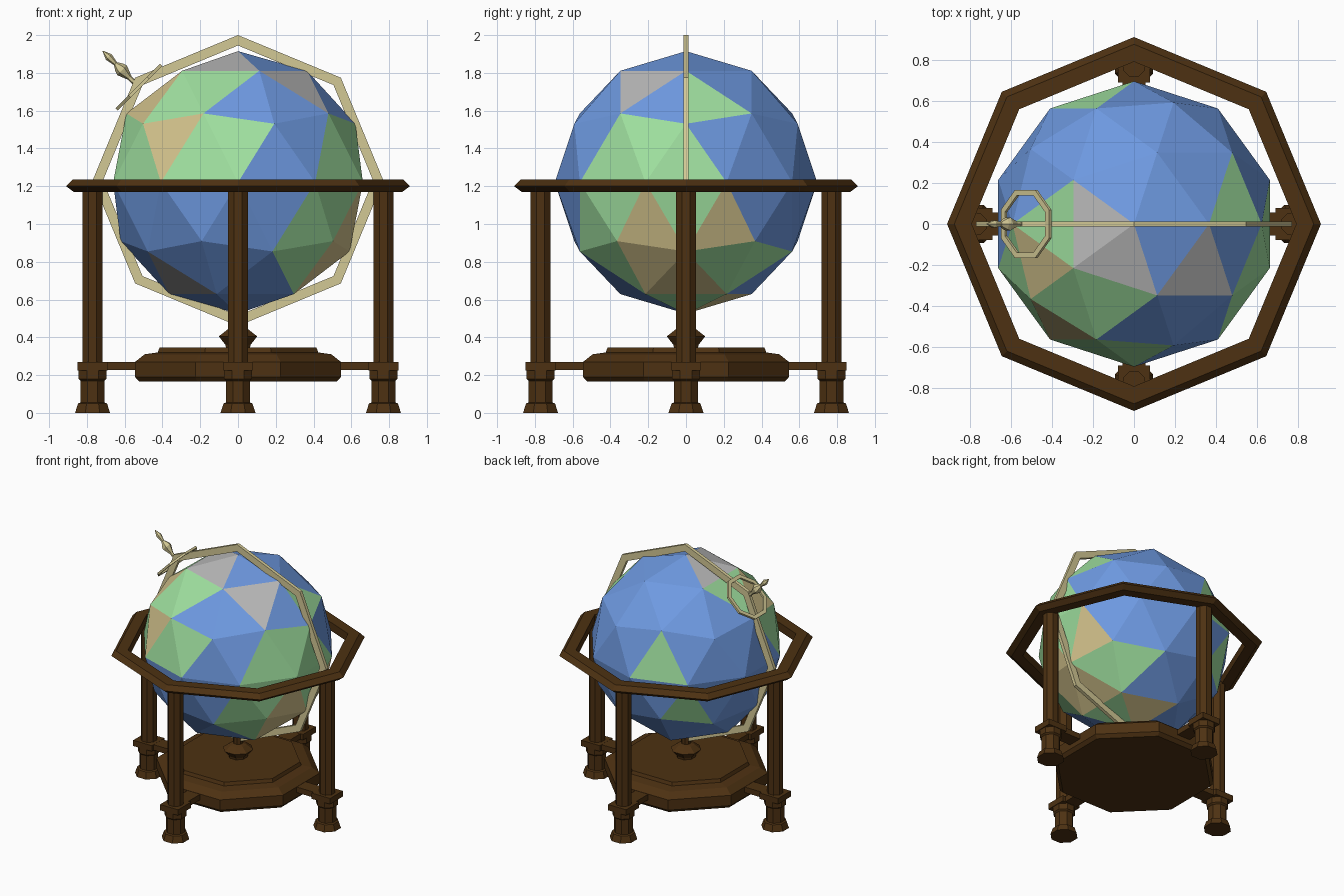
import bpy, bmesh
from math import sin, cos, pi, radians
from mathutils import Matrix, Vector

if "Cube" in bpy.data.objects:
    bpy.data.objects.remove(bpy.data.objects["Cube"])


def material(name, color):
    m = bpy.data.materials.new(name)
    m.diffuse_color = (*color, 1)
    m.use_nodes = True
    m.node_tree.nodes["Principled BSDF"].inputs["Base Color"].default_value = m.diffuse_color
    return m


WOOD = material("dark_wood", (0.075, 0.031, 0.006))
BRASS = material("brass", (0.65, 0.58, 0.30))
OCEAN = material("ocean", (0.155, 0.32, 0.75))
GREEN = material("grassland", (0.35, 0.75, 0.35))
SAND = material("desert", (0.67, 0.56, 0.27))
STONE = material("mountain", (0.49, 0.49, 0.49))


def finish(bm, name, mats):
    bmesh.ops.recalc_face_normals(bm, faces=bm.faces)
    me = bpy.data.meshes.new(name)
    bm.to_mesh(me)
    bm.free()
    for m in mats:
        me.materials.append(m)
    ob = bpy.data.objects.new(name, me)
    bpy.context.collection.objects.link(ob)
    return ob


def lathe(bm, profile, sides=8, turn=0.0, ring=False, mat=Matrix()):
    """Spin (radius, height) points around z; ring=True closes the profile."""
    rows = [[bm.verts.new(mat @ Vector((r * cos(turn + 2 * pi * i / sides),
                                        r * sin(turn + 2 * pi * i / sides), z)))
             for i in range(sides)] for r, z in profile]
    pairs = list(zip(rows, rows[1:]))
    if ring:
        pairs.append((rows[-1], rows[0]))
    else:
        bm.faces.new(rows[0])
        bm.faces.new(rows[-1])
    for a, b in pairs:
        for i in range(sides):
            j = (i + 1) % sides
            bm.faces.new((a[i], a[j], b[j], b[i]))


def box(bm, lo, hi, mat=Matrix()):
    lo, hi = Vector(lo), Vector(hi)
    m = mat @ Matrix.Translation((lo + hi) / 2) @ Matrix.Diagonal((*(hi - lo), 1))
    bmesh.ops.create_cube(bm, size=1, matrix=m)


def lathe_object(name, mats, *args, **kw):
    bm = bmesh.new()
    lathe(bm, *args, **kw)
    return finish(bm, name, mats)


FLAT = pi / 8

# Globe: low-poly sphere, land faces picked by (azimuth, elevation) in degrees
land = {
    1: [(252, 53), (229, 40), (270, 20), (252, 10), (180, 53), (198, 20), (216, 9),
        (13, 40), (342, 20), (324, 10), (0, 9), (0, -10), (324, -9), (306, -20),
        (311, -40), (23, -40), (49, -40), (0, -72), (108, 10), (126, -20)],
    2: [(234, 20), (203, 40), (342, -20), (18, -20), (337, -40), (0, -53), (72, -72)],
    3: [(252, 72), (180, 72), (324, 53), (216, -53)],
}
bm = bmesh.new()
bmesh.ops.create_icosphere(bm, subdivisions=2, radius=0.695)
for index, spots in land.items():
    for az, el in spots:
        a, e = radians(az), radians(el)
        d = Vector((cos(a) * cos(e), sin(a) * cos(e), sin(e)))
        face = max(bm.faces, key=lambda f: f.calc_center_median().normalized().dot(d))
        face.material_index = index
bmesh.ops.translate(bm, verts=bm.verts, vec=(0, 0, 1.22))
finish(bm, "globe", [OCEAN, GREEN, SAND, STONE])

# Horizontal wooden ring
lathe_object("horizon_ring", [WOOD],
             [(0.79, 1.17), (0.87, 1.17), (0.91, 1.2), (0.875, 1.235), (0.79, 1.235)],
             ring=True)

# Upright brass ring
lathe_object("meridian_ring", [BRASS],
             [(0.715, -0.013), (0.77, -0.013), (0.77, 0.013), (0.715, 0.013)],
             ring=True,
             mat=Matrix.Translation((0, 0, 1.23)) @ Matrix.Rotation(pi / 2, 4, 'X'))

# Tilted dial and its spindle at the upper left
tilt = Matrix.Translation((-0.525, 0, 1.725)) @ Matrix.Rotation(-pi / 4, 4, 'Y')
lathe_object("dial_ring", [BRASS],
             [(0.15, -0.008), (0.18, -0.008), (0.18, 0.008), (0.15, 0.008)],
             turn=FLAT, ring=True, mat=tilt)
lathe_object("dial_spindle", [BRASS],
             [(0.012, 0), (0.014, 0.07), (0.036, 0.125), (0.03, 0.145), (0.011, 0.175),
              (0.021, 0.225), (0.002, 0.27)], sides=6, mat=tilt)

# Legs with turned feet, collars, plates and spokes
for k, side in enumerate(("right", "back", "left", "front")):
    spin = Matrix.Rotation(k * pi / 2, 4, 'Z')
    at = spin @ Matrix.Translation((0.77, 0, 0))
    bm = bmesh.new()
    lathe(bm, [(0.1, 0), (0.083, 0.05), (0.068, 0.055), (0.068, 0.17), (0.08, 0.18),
               (0.08, 0.225), (0.058, 0.225), (0.058, 1.18)], turn=FLAT, mat=at)
    finish(bm, side + "_leg", [WOOD])
    bm = bmesh.new()
    box(bm, (0.69, -0.078, 0.225), (0.85, 0.078, 0.27), spin)
    box(bm, (0.45, -0.055, 0.226), (0.70, 0.055, 0.269), spin)
    finish(bm, side + "_spoke", [WOOD])

# Stepped base platform
lathe_object("base_platform", [WOOD],
             [(0.565, 0.165), (0.59, 0.19), (0.59, 0.27), (0.535, 0.31), (0.46, 0.32),
              (0.45, 0.345)], turn=FLAT)

# Turned knob and post carrying the globe
lathe_object("support_knob", [WOOD],
             [(0.068, 0.34), (0.072, 0.36), (0.11, 0.405), (0.062, 0.44), (0.035, 0.45),
              (0.035, 0.54)], turn=FLAT)
